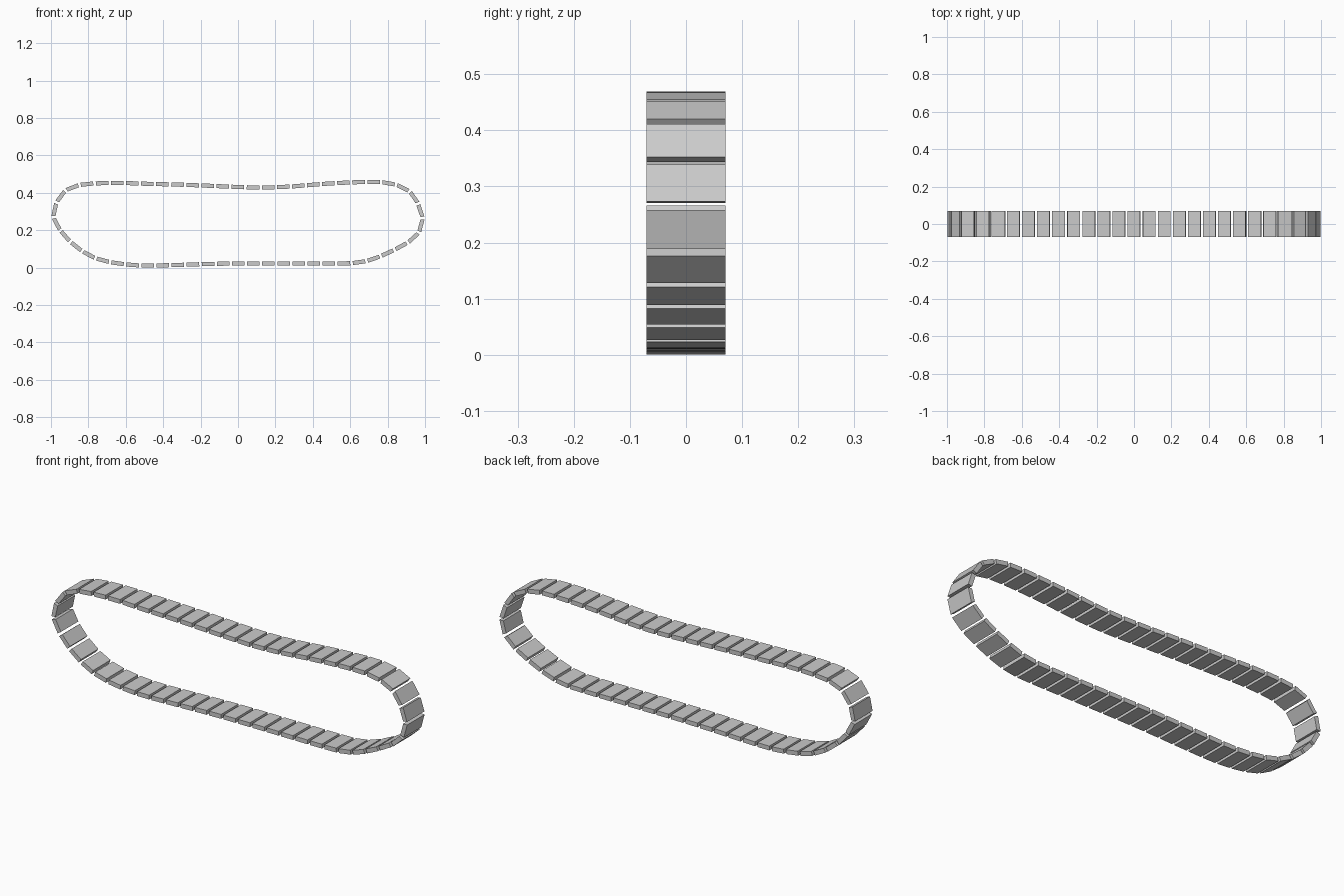
import bpy, bmesh
from mathutils import Vector
from mathutils.geometry import interpolate_bezier

if "Cube" in bpy.data.objects:
    bpy.data.objects.remove(bpy.data.objects["Cube"])

# Belt centre line in the x-z plane, clockwise from the top middle
PATH = [(0, .433), (.135, .43), (.29, .436), (.45, .449), (.615, .458), (.72, .46),
        (.80, .455), (.88, .432), (.937, .39), (.97, .325), (.987, .265), (.972, .20),
        (.935, .155), (.865, .112), (.79, .075), (.715, .045), (.635, .028), (.53, .024),
        (.33, .024), (0, .024), (-.165, .021), (-.33, .016), (-.49, .013), (-.59, .018),
        (-.71, .037), (-.79, .065), (-.86, .11), (-.92, .165), (-.968, .23), (-.986, .28),
        (-.967, .355), (-.92, .415), (-.86, .44), (-.80, .45), (-.645, .455), (-.49, .45),
        (-.33, .446), (-.165, .44)]
PITCH, LENGTH, WIDTH, THICK = .081, .067, .14, .022


def smooth_loop(pts):
    """Closed smooth polyline through the points."""
    p = [Vector((x, 0, z)) for x, z in pts]
    n, out = len(p), []
    tan = [(p[(i + 1) % n] - p[i - 1]).normalized() for i in range(n)]
    for i in range(n):
        j = (i + 1) % n
        d = (p[j] - p[i]).length / 3
        out += interpolate_bezier(p[i], p[i] + tan[i] * d, p[j] - tan[j] * d, p[j], 13)[:-1]
    return out


loop = smooth_loop(PATH)
dist = [0]
for i in range(len(loop)):
    dist.append(dist[-1] + (loop[(i + 1) % len(loop)] - loop[i]).length)
total = dist[-1]


def point_at(s):
    s %= total
    for i in range(len(loop)):
        if s <= dist[i + 1]:
            t = (s - dist[i]) / (dist[i + 1] - dist[i])
            return loop[i].lerp(loop[(i + 1) % len(loop)], t)


# Track links: flat plates whose ends follow the belt
bm = bmesh.new()
count = round(total / PITCH)
for k in range(count):
    s = k * total / count
    rings = []
    for end in (s - LENGTH / 2, s + LENGTH / 2):
        c = point_at(end)
        t = (point_at(end + .01) - point_at(end - .01)).normalized()
        nrm = Vector((-t.z, 0, t.x)) * THICK / 2
        rings.append([bm.verts.new(c + nrm * a + Vector((0, b * WIDTH / 2, 0)))
                      for a, b in ((-1, -1), (-1, 1), (1, 1), (1, -1))])
    a, b = rings
    bm.faces.new(a)
    bm.faces.new(b[::-1])
    for i in range(4):
        j = (i + 1) % 4
        bm.faces.new((a[i], b[i], b[j], a[j]))
bmesh.ops.recalc_face_normals(bm, faces=bm.faces)

# Rest on the floor and centre along x
xs = [v.co.x for v in bm.verts]
low = min(v.co.z for v in bm.verts)
bmesh.ops.translate(bm, verts=bm.verts, vec=(-(min(xs) + max(xs)) / 2, 0, -low))
mesh = bpy.data.meshes.new("track_links")
bm.to_mesh(mesh)
bm.free()
bpy.context.collection.objects.link(bpy.data.objects.new("track_links", mesh))
